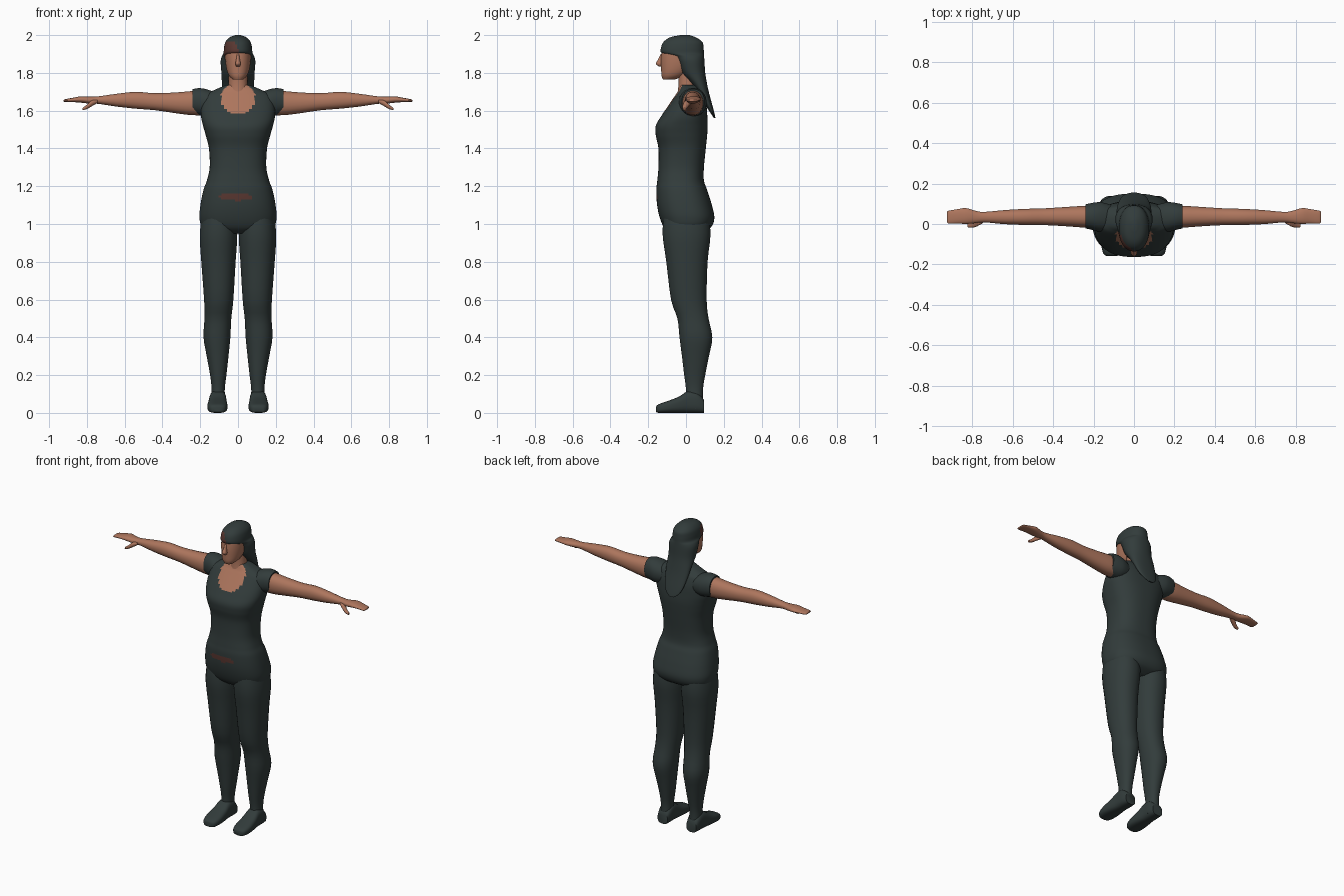
import bpy, bmesh, math


def material(name, rgb):
    m = bpy.data.materials.new(name)
    m.diffuse_color = (*rgb, 1)
    return m


CLOTH = material("dark_cloth", (0.032, 0.045, 0.044))
SKIN = material("skin", (0.42, 0.18, 0.11))
DEEP = material("deep_brown_skin", (0.10, 0.038, 0.030))


def spline(rings, steps):
    """Smooth a list of rings with a Catmull-Rom curve."""
    out = []
    for i in range(len(rings) - 1):
        p0, p1 = rings[max(i - 1, 0)], rings[i]
        p2, p3 = rings[i + 1], rings[min(i + 2, len(rings) - 1)]
        for k in range(steps):
            t = k / steps
            out.append([0.5 * (2 * b + (c - a) * t + (2 * a - 5 * b + 4 * c - d) * t * t
                               + (3 * b - a - 3 * c + d) * t ** 3)
                        for a, b, c, d in zip(p0, p1, p2, p3)])
    out.append(list(rings[-1]))
    return out


def loft(name, axis, rings, mats, n=24, steps=3, power=2.2, mirror=False, rule=None):
    """Loft rounded sections; ring = position, a min, a max, b min, b max."""
    bm = bmesh.new()
    loops = []
    for t, a0, a1, b0, b1 in spline(rings, steps):
        loop = []
        for i in range(n):
            ang = 2 * math.pi * (i + 0.5) / n
            c, s = math.cos(ang), math.sin(ang)
            a = (a0 + a1) / 2 + (a1 - a0) / 2 * math.copysign(abs(c) ** (2 / power), c)
            b = (b0 + b1) / 2 + (b1 - b0) / 2 * math.copysign(abs(s) ** (2 / power), s)
            co = {"z": (a, b, t), "x": (t, a, b), "y": (a, t, b)}[axis]
            loop.append(bm.verts.new(co))
        loops.append(loop)
    for l0, l1 in zip(loops, loops[1:]):
        for i in range(n):
            j = (i + 1) % n
            bm.faces.new((l0[i], l0[j], l1[j], l1[i]))
    bm.faces.new(loops[0])
    bm.faces.new(loops[-1])
    bmesh.ops.recalc_face_normals(bm, faces=bm.faces)
    if rule:
        for f in bm.faces:
            f.material_index = rule(f.calc_center_median())
    me = bpy.data.meshes.new(name)
    bm.to_mesh(me)
    bm.free()
    ob = bpy.data.objects.new(name, me)
    bpy.context.collection.objects.link(ob)
    for m in mats:
        me.materials.append(m)
    if mirror:
        ob.modifiers.new("mirror", "MIRROR")
    bpy.ops.object.select_all(action="DESELECT")
    bpy.context.view_layer.objects.active = ob
    ob.select_set(True)
    bpy.ops.object.shade_smooth_by_angle(angle=math.radians(50))
    return ob


def upright(rows):
    """Turn (z, half width, front, back) into symmetric rings."""
    return [(z, -w, w, f, b) for z, w, f, b in rows]


# Torso with scooped neckline and a bare strip at the waist
def torso_rule(c):
    if c.y < 0 and (c.x / 0.092) ** 2 + ((c.z - 1.665) / 0.082) ** 2 < 1:
        return 1
    if c.y < 0 and ((c.x + 0.012) / 0.088) ** 2 + ((c.z - 1.145) / 0.02) ** 2 < 1:
        return 2
    return 0


loft("torso", "z", upright([
    (0.95, 0.11, -0.08, 0.08), (0.98, 0.185, -0.115, 0.13), (1.03, 0.204, -0.138, 0.15),
    (1.10, 0.199, -0.153, 0.137), (1.18, 0.183, -0.157, 0.112), (1.23, 0.165, -0.152, 0.095),
    (1.30, 0.150, -0.146, 0.095), (1.40, 0.154, -0.146, 0.105), (1.47, 0.171, -0.160, 0.112),
    (1.52, 0.185, -0.160, 0.115), (1.57, 0.196, -0.132, 0.113), (1.63, 0.195, -0.092, 0.108),
    (1.68, 0.180, -0.058, 0.095), (1.705, 0.135, -0.042, 0.080), (1.735, 0.065, -0.030, 0.060),
]), [CLOTH, SKIN, DEEP], n=72, steps=8, power=2.5, rule=torso_rule)

# Sleeves and bare arms
loft("sleeve", "x", [
    (0.10, -0.03, 0.09, 1.58, 1.69), (0.16, -0.04, 0.108, 1.57, 1.712),
    (0.205, -0.03, 0.105, 1.575, 1.72), (0.240, -0.022, 0.097, 1.585, 1.714),
], [CLOTH], mirror=True)
loft("arm", "x", [
    (0.18, -0.02, 0.09, 1.575, 1.71), (0.25, -0.018, 0.09, 1.576, 1.704),
    (0.33, -0.012, 0.085, 1.586, 1.697), (0.44, -0.006, 0.078, 1.602, 1.693),
    (0.54, -0.005, 0.075, 1.610, 1.700), (0.64, -0.001, 0.069, 1.621, 1.690),
    (0.74, 0.008, 0.060, 1.636, 1.676), (0.785, 0.004, 0.066, 1.637, 1.674),
    (0.83, 0.000, 0.079, 1.642, 1.676), (0.87, 0.002, 0.074, 1.645, 1.669),
    (0.915, 0.002, 0.066, 1.646, 1.661), (0.923, 0.008, 0.060, 1.649, 1.657),
], [SKIN], n=20, mirror=True)
loft("thumb", "x", [
    (0.745, 0.005, 0.035, 1.640, 1.660), (0.775, -0.012, 0.022, 1.622, 1.654),
    (0.80, -0.019, 0.008, 1.608, 1.632), (0.822, -0.016, 0.000, 1.603, 1.615),
], [SKIN], n=12, mirror=True)

# Legs and shoes
loft("leg", "z", [
    (1.08, 0.015, 0.185, -0.115, 0.115), (0.95, 0.003, 0.203, -0.125, 0.131),
    (0.80, 0.012, 0.195, -0.105, 0.115), (0.60, 0.024, 0.180, -0.080, 0.110),
    (0.50, 0.035, 0.178, -0.046, 0.120), (0.40, 0.040, 0.183, -0.035, 0.140),
    (0.30, 0.050, 0.166, -0.022, 0.122), (0.20, 0.061, 0.148, -0.010, 0.102),
    (0.12, 0.070, 0.140, 0.000, 0.090), (0.02, 0.066, 0.147, 0.000, 0.092),
], [CLOTH], mirror=True)
loft("shoe", "y", [
    (-0.158, 0.085, 0.135, 0.004, 0.034), (-0.145, 0.066, 0.152, 0.0, 0.046),
    (-0.10, 0.056, 0.162, 0.0, 0.062), (-0.04, 0.058, 0.158, 0.0, 0.085),
    (0.01, 0.062, 0.152, 0.0, 0.115), (0.06, 0.062, 0.150, 0.0, 0.11),
    (0.095, 0.070, 0.142, 0.0, 0.07),
], [CLOTH], power=3, mirror=True)

# Neck, face and nose
loft("neck", "z", upright([
    (1.66, 0.055, -0.05, 0.06), (1.74, 0.050, -0.040, 0.055), (1.83, 0.050, -0.045, 0.06),
]), [SKIN])
loft("face", "z", upright([
    (1.765, 0.028, -0.122, -0.06), (1.785, 0.048, -0.130, -0.01), (1.82, 0.061, -0.132, 0.03),
    (1.87, 0.068, -0.133, 0.06), (1.92, 0.068, -0.128, 0.07), (1.95, 0.062, -0.115, 0.07),
]), [SKIN])
loft("nose", "z", upright([
    (1.835, 0.010, -0.145, -0.12), (1.848, 0.015, -0.160, -0.12),
    (1.87, 0.010, -0.149, -0.12), (1.90, 0.006, -0.134, -0.12),
]), [SKIN], n=12)


# Long hair falling behind the shoulders, parted over one side of the brow
def hair_rule(c):
    part = -0.075 < c.x < 0.005 + (1.92 - c.z) * 0.5
    return 1 if c.y < -0.05 and part and 1.885 < c.z < 1.965 else 0


loft("hair", "z", upright([
    (2.0, 0.015, -0.03, 0.02), (1.988, 0.045, -0.085, 0.052), (1.965, 0.066, -0.118, 0.086),
    (1.935, 0.074, -0.132, 0.093), (1.905, 0.077, -0.130, 0.095), (1.888, 0.086, -0.075, 0.096),
    (1.86, 0.092, -0.052, 0.098), (1.80, 0.088, -0.025, 0.102), (1.74, 0.085, 0.030, 0.112),
    (1.69, 0.080, 0.065, 0.123), (1.62, 0.066, 0.108, 0.142), (1.58, 0.045, 0.135, 0.152),
    (1.56, 0.018, 0.148, 0.156),
]), [CLOTH, DEEP], n=48, steps=4, rule=hair_rule)
